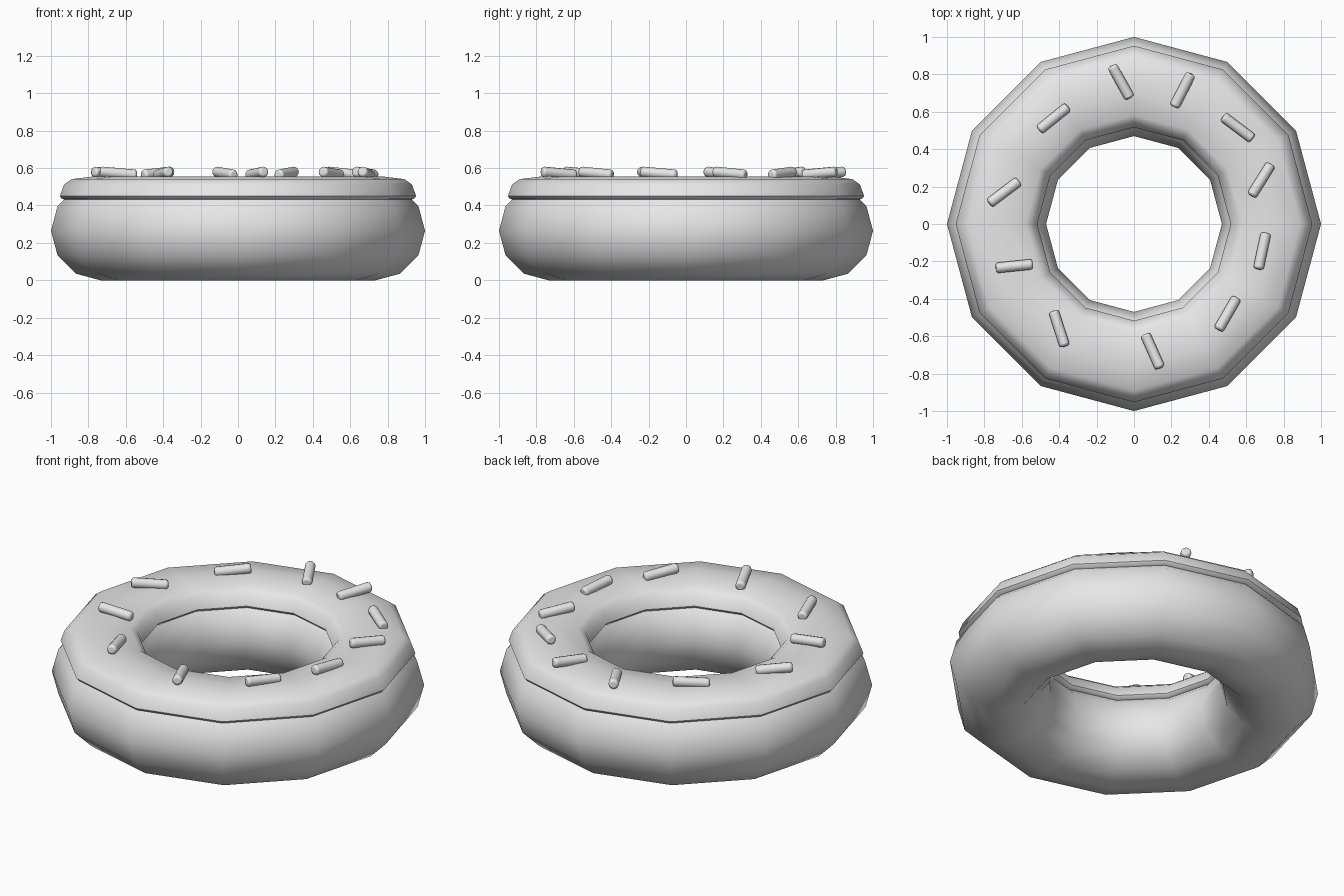
import bpy
import bmesh
from math import radians, sin, cos, tau
from mathutils import Vector

cube = bpy.data.objects.get("Cube")
if cube:
    bpy.data.objects.remove(cube, do_unlink=True)

SIDES = 12
RING, TUBE = 0.735, 0.265

grey = bpy.data.materials.new("plain_grey")
grey.use_nodes = True
grey.diffuse_color = (0.8, 0.8, 0.8, 1)
grey.node_tree.nodes["Principled BSDF"].inputs["Base Color"].default_value = grey.diffuse_color


def finish(obj, name, angle):
    obj.name = obj.data.name = name
    obj.data.materials.append(grey)
    bpy.ops.object.select_all(action="DESELECT")
    obj.select_set(True)
    bpy.context.view_layer.objects.active = obj
    bpy.ops.object.shade_smooth_by_angle(angle=radians(angle))


def lathe(name, profile, angle):
    """Turn a closed (radius, height) profile around z."""
    bm = bmesh.new()
    rings = []
    for i in range(SIDES):
        a = tau * i / SIDES
        rings.append([bm.verts.new((r * cos(a), r * sin(a), z)) for r, z in profile])
    n = len(profile)
    for i in range(SIDES):
        p, q = rings[i], rings[(i + 1) % SIDES]
        for j in range(n):
            k = (j + 1) % n
            bm.faces.new((p[j], q[j], q[k], p[k]))
    bmesh.ops.recalc_face_normals(bm, faces=bm.faces)
    mesh = bpy.data.meshes.new(name)
    bm.to_mesh(mesh)
    bm.free()
    obj = bpy.data.objects.new(name, mesh)
    bpy.context.collection.objects.link(obj)
    finish(obj, name, angle)


# Dough ring
bpy.ops.mesh.primitive_torus_add(major_segments=SIDES, minor_segments=12,
                                 major_radius=RING, minor_radius=TUBE,
                                 location=(0, 0, TUBE))
finish(bpy.context.object, "dough_ring", 60)

# Icing cap: half section mirrored across the middle of the tube
half = [(0.185, 0.43), (0.205, 0.435), (0.218, 0.45),
        (0.195, 0.512), (0.155, 0.541), (0.03, 0.556)]
section = [(RING + d, z) for d, z in half] + [(RING - d, z) for d, z in reversed(half)]
lathe("icing", section, 55)

# Sprinkles: x, y and the heading of the raised end
sprinkles = [
    (-0.07, 0.76, 119), (0.26, 0.715, 63), (0.555, 0.515, 143),
    (0.68, 0.235, 238), (0.685, -0.145, 258), (0.50, -0.48, 240),
    (0.10, -0.68, 294), (-0.40, -0.56, 288), (-0.64, -0.225, 186),
    (-0.695, 0.17, 217), (-0.43, 0.565, 39),
]
for i, (x, y, heading) in enumerate(sprinkles, 1):
    bpy.ops.mesh.primitive_cylinder_add(vertices=12, radius=0.028, depth=0.198,
                                        location=(x, y, 0.572))
    obj = bpy.context.object
    h, tilt = radians(heading), radians(5)
    axis = Vector((cos(h) * cos(tilt), sin(h) * cos(tilt), sin(tilt)))
    obj.rotation_euler = axis.to_track_quat("Z", "Y").to_euler()
    finish(obj, f"sprinkle_{i}", 60)
    bevel = obj.modifiers.new("round_ends", "BEVEL")
    bevel.width, bevel.segments = 0.012, 2
    bevel.limit_method, bevel.angle_limit = "ANGLE", radians(50)
